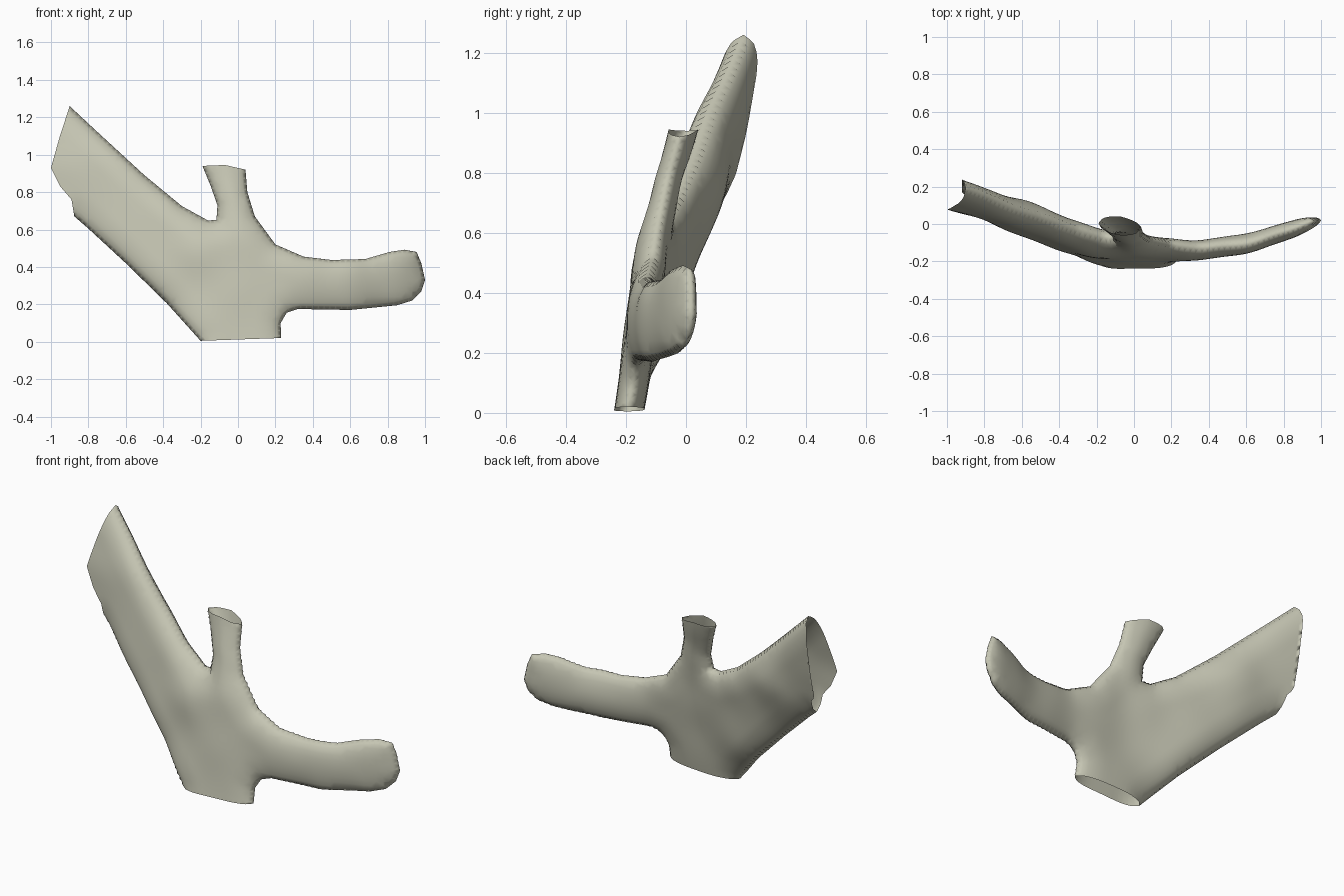
import bpy, bmesh, math
from mathutils import Vector, Matrix
from mathutils.geometry import delaunay_2d_cdt

if "Cube" in bpy.data.objects:
    bpy.data.objects.remove(bpy.data.objects["Cube"])

# Front outline (x, z), split into closed seams; the gaps between seams are openings
right_seam = [(.23, .02), (.228, .1), (.26, .155), (.32, .175), (.6, .17), (.85, .195), (.93, .22),
              (.98, .27), (1, .33), (.98, .42), (.955, .48), (.89, .492), (.81, .48), (.68, .442),
              (.5, .437), (.35, .455), (.2, .52), (.09, .67), (.05, .8), (.04, .92)]
neck_rim = [(.04, .92), (-.07, .945), (-.19, .94)]
upper_seam = [(-.19, .94), (-.145, .83), (-.11, .73), (-.115, .652), (-.16, .648), (-.3, .725),
              (-.5, .89), (-.75, 1.12), (-.9, 1.26)]
sleeve_rim = [(-.9, 1.26), (-.955, 1.09), (-1, .93), (-.95, .83), (-.89, .76), (-.875, .67)]
lower_seam = [(-.875, .67), (-.8, .605), (-.6, .42), (-.38, .205), (-.2, .005)]
hem_rim = [(-.2, .005), (.23, .02)]

# Depth guide: x, z, middle y, half thickness
guide = [(-.2, .03, -.19, .05), (0, 0, -.19, .05), (.22, .03, -.19, .045), (.27, .18, -.16, .05),
         (0, .3, -.15, .055), (0, .55, -.115, .055), (-.05, .75, -.065, .05), (-.07, .94, -.01, .05),
         (.35, .42, -.135, .055), (.6, .2, -.11, .055), (.6, .42, -.11, .055),
         (.83, .22, -.04, .05), (.83, .46, -.035, .05), (.97, .27, .01, .04), (.96, .45, .015, .04),
         (-.2, .5, -.105, .075), (-.4, .27, -.09, .07), (-.35, .7, -.03, .075),
         (-.6, .75, .045, .085), (-.65, .48, -.01, .06), (-.6, .96, .065, .075),
         (-.9, .72, .095, .05), (-.95, .95, .14, .07), (-.9, 1.2, .18, .065)]


def resample(pts, step=.03):
    out = []
    for a, b in zip(pts, pts[1:]):
        a, b = Vector(a), Vector(b)
        n = max(1, round((b - a).length / step))
        out += [a.lerp(b, i / n) for i in range(n)]
    return out


def depth(x, z):
    """Weighted plane fit through the nearby guide points."""
    m = Matrix(((0, 0, 0),) * 3)
    ry, rt = Vector((0, 0, 0)), Vector((0, 0, 0))
    for gx, gz, gy, gt in guide:
        dx, dz = gx - x, gz - z
        w = 1 / (dx * dx + dz * dz + .012) ** 2
        v = Vector((1, dx, dz))
        for i in range(3):
            for j in range(3):
                m[i][j] += w * v[i] * v[j]
        ry += v * (w * gy)
        rt += v * (w * gt)
    inv = m.inverted()
    return (inv @ ry)[0], max(.03, (inv @ rt)[0])


seams = [(Vector(a), Vector(b)) for s in (right_seam, upper_seam, lower_seam) for a, b in zip(s, s[1:])]


def seam_distance(p):
    best = 9
    for a, b in seams:
        t = max(0, min(1, (p - a).dot(b - a) / (b - a).length_squared))
        best = min(best, (p - a.lerp(b, t)).length)
    return best


def inside(p, loop):
    hit = False
    for a, b in zip(loop, loop[1:] + loop[:1]):
        if (a.y > p.y) != (b.y > p.y) and p.x < a.x + (p.y - a.y) * (b.x - a.x) / (b.y - a.y):
            hit = not hit
    return hit


# Flat panel: outline, inset rings beside the seams, and an interior grid
loop = []
for s in (right_seam, neck_rim, upper_seam, sleeve_rim, lower_seam, hem_rim):
    loop += resample(s)
n = len(loop)
points = list(loop)
for off in (.006, .02):
    for i in range(n):
        a, b = loop[i], loop[(i + 1) % n]
        d = (b - a).normalized()
        p = (a + b) / 2 + Vector((-d.y, d.x)) * off
        if inside(p, loop) and seam_distance(p) > off * .8:
            points.append(p)
for i in range(-34, 35):
    for j in range(0, 44):
        p = Vector((i * .03, j * .03))
        if inside(p, loop) and seam_distance(p) > .033 and min((p - q).length for q in loop) > .012:
            points.append(p)
flat, _, tris, *_ = delaunay_2d_cdt(points, [(i, (i + 1) % n) for i in range(n)], [list(range(n))], 1, 1e-5)

# Front and back panels, inflated away from the seams and joined along them
bm = bmesh.new()
for side in (-1, 1):
    verts = []
    for p in flat:
        d = seam_distance(p)
        x = max(p.x, -.92) if side > 0 else p.x
        y, t = depth(x, p.y)
        k = 1 - min(d / .14, 1)
        verts.append(bm.verts.new((x, y + side * t * math.sqrt(max(0, 1 - k * k)), p.y)))
    for f in tris:
        bm.faces.new([verts[i] for i in (f if side < 0 else reversed(f))])
bmesh.ops.remove_doubles(bm, verts=bm.verts, dist=.0008)
bmesh.ops.dissolve_degenerate(bm, edges=bm.edges, dist=1e-5)
for f in bm.faces:
    f.smooth = True
mesh = bpy.data.meshes.new("garment_shell")
bm.to_mesh(mesh)
bm.free()
obj = bpy.data.objects.new("garment_shell", mesh)
bpy.context.collection.objects.link(obj)

# Pale olive cloth
cloth = bpy.data.materials.new("cloth")
cloth.diffuse_color = (.56, .56, .45, 1)
cloth.use_nodes = True
cloth.node_tree.nodes["Principled BSDF"].inputs["Base Color"].default_value = cloth.diffuse_color
mesh.materials.append(cloth)
